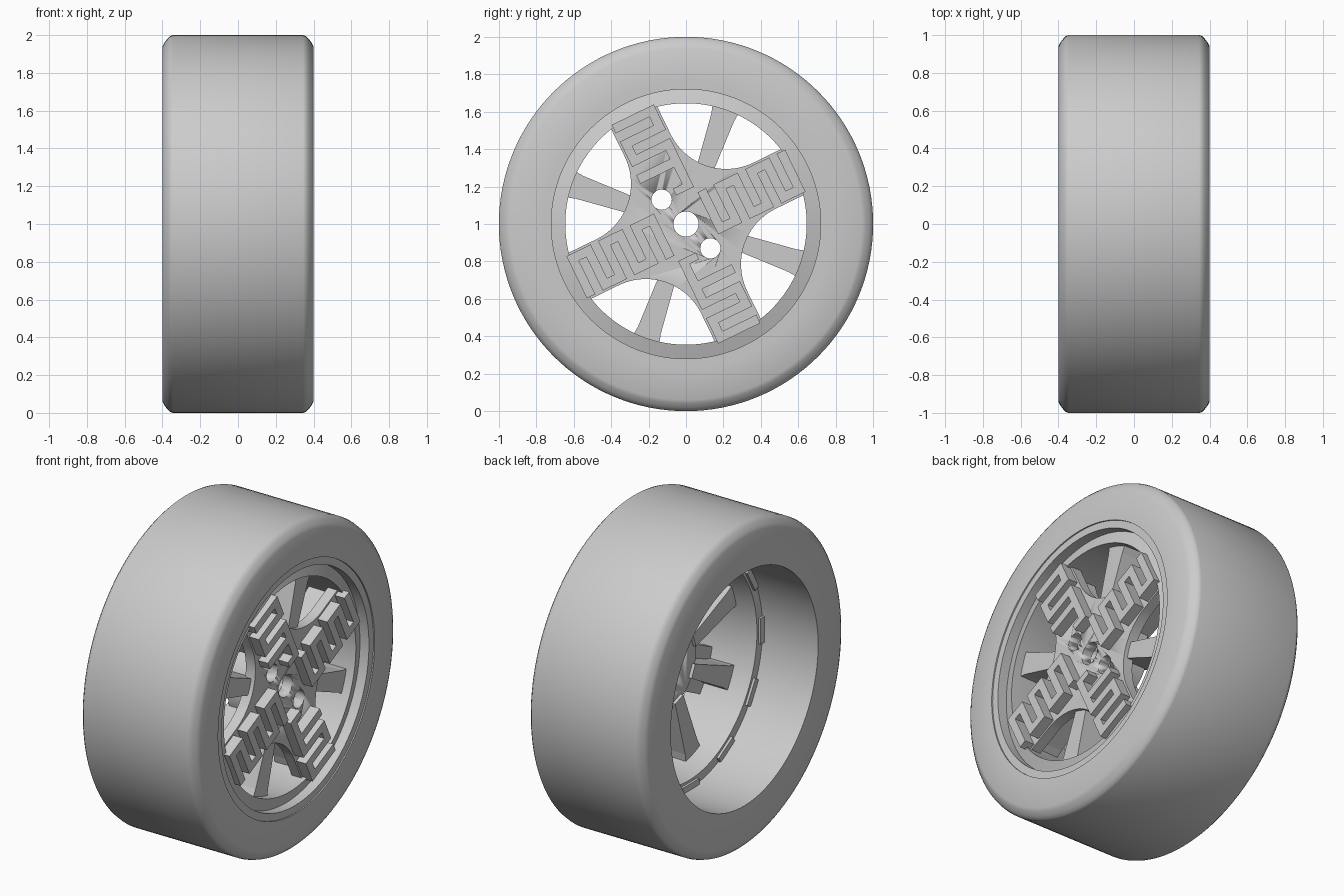
import bpy, bmesh, math
from math import cos, sin, pi, radians

if "Cube" in bpy.data.objects:
    bpy.data.objects.remove(bpy.data.objects["Cube"])

grey = bpy.data.materials.new("light grey")
grey.use_nodes = True
grey.diffuse_color = (0.6, 0.6, 0.6, 1)
grey.node_tree.nodes["Principled BSDF"].inputs["Base Color"].default_value = (0.6, 0.6, 0.6, 1)

CENTRE = 1.0          # axle height
ARM = radians(26)     # angle of the first arm


def finish(bm, name, smooth=None):
    bmesh.ops.recalc_face_normals(bm, faces=bm.faces)
    mesh = bpy.data.meshes.new(name)
    bm.to_mesh(mesh)
    bm.free()
    mesh.materials.append(grey)
    obj = bpy.data.objects.new(name, mesh)
    bpy.context.collection.objects.link(obj)
    if smooth:
        bpy.ops.object.select_all(action="DESELECT")
        obj.select_set(True)
        bpy.context.view_layer.objects.active = obj
        bpy.ops.object.shade_smooth_by_angle(angle=radians(smooth))
    return obj


def revolve(name, profile, steps=128):
    """Spin a closed (x, radius) profile around the axle."""
    bm = bmesh.new()
    rings = []
    for i in range(steps):
        a = 2 * pi * i / steps
        rings.append([bm.verts.new((x, r * cos(a), CENTRE + r * sin(a))) for x, r in profile])
    n = len(profile)
    for i in range(steps):
        a, b = rings[i], rings[(i + 1) % steps]
        for j in range(n):
            k = (j + 1) % n
            bm.faces.new((a[j], a[k], b[k], b[j]))
    return finish(bm, name, 30)


def prism(bm, outline, angle, x0, x1):
    """Extrude a (u, v) outline, turned about the axle, from x0 to x1."""
    c, s = cos(angle), sin(angle)
    loops = [[bm.verts.new((x, u * c - v * s, CENTRE + u * s + v * c)) for u, v in outline]
             for x in (x0, x1)]
    bm.faces.new(loops[0])
    bm.faces.new(loops[1][::-1])
    n = len(outline)
    for i in range(n):
        j = (i + 1) % n
        bm.faces.new((loops[0][i], loops[0][j], loops[1][j], loops[1][i]))


def box(u0, u1, v0, v1):
    return [(u0, v0), (u1, v0), (u1, v1), (u0, v1)]


def circle(r, u=0, v=0, n=48):
    return [(u + r * cos(2 * pi * i / n), v + r * sin(2 * pi * i / n)) for i in range(n)]


# Tyre with rounded shoulders and an open barrel
half = [(0.4, 0.94), (0.39, 0.96), (0.375, 0.98), (0.36, 0.995), (0.345, 1.0)]
revolve("tyre", [(-0.4, 0.72)] + [(-x, r) for x, r in half] + half[::-1]
        + [(0.4, 0.765), (0.392, 0.765), (0.392, 0.72)])

# Rim with a slightly conical front lip, recessed inside the tyre
revolve("rim", [(-0.02, 0.722), (0.33, 0.722), (0.355, 0.645), (0.33, 0.645),
                (0.1, 0.65), (-0.02, 0.665)])

# Low tabs around the back edge of the rim
bm = bmesh.new()
for i in range(12):
    prism(bm, box(0.68, 0.718, -0.08, 0.08), i * pi / 6, -0.035, -0.015)
finish(bm, "rim_tabs")

# Eight tapered spokes behind the face plate
bm = bmesh.new()
for i in range(8):
    outline = [(0.24, -0.042), (0.6, -0.064), (0.66, -0.075),
               (0.66, 0.075), (0.6, 0.064), (0.24, 0.042)]
    prism(bm, outline, ARM + i * pi / 4, 0.1, 0.3)
finish(bm, "spokes")

# Cross-shaped face plate with circular scoops between its four arms
outline = []
for q in range(4):
    a = q * pi / 2
    quarter = [(0.655, -0.137), (0.655, 0.137)]
    mid = 0.66 * cos(pi / 4)
    for i in range(25):
        t = -pi / 2 - (pi / 2) * i / 24
        quarter.append((mid + 0.33 * cos(t), mid + 0.33 * sin(t)))
    outline += [(u * cos(a) - v * sin(a), u * sin(a) + v * cos(a)) for u, v in quarter]
bm = bmesh.new()
prism(bm, outline, ARM, 0.26, 0.325)
plate = finish(bm, "face_plate", 30)

# Hub behind the plate
bm = bmesh.new()
prism(bm, circle(0.27, n=64), 0, 0.12, 0.262)
hub = finish(bm, "hub", 30)

# Axle hole and two bolt holes
bm = bmesh.new()
prism(bm, circle(0.067), 0, 0, 0.5)
for side in (1, -1):
    prism(bm, circle(0.054, 0.184 * side), radians(135), 0, 0.5)
cutter = finish(bm, "hole_cutter", 30)
cutter.hide_render = True
cutter.hide_set(True)
for obj in (plate, hub):
    mod = obj.modifiers.new("holes", "BOOLEAN")
    mod.operation = "DIFFERENCE"
    mod.solver = "EXACT"
    mod.object = cutter

# Raised meander of bars joined at alternating ends on every arm
bm = bmesh.new()
BAR, EDGE, TOP = 0.05, 0.125, 0.39
for q in range(4):
    angle = ARM + q * pi / 2
    start, count = ((0.13, 6), (0.3, 4))[q % 2]
    pitch = (0.65 - BAR - start) / (count - 1)
    for i in range(count):
        u = start + i * pitch
        prism(bm, box(u, u + BAR, -EDGE, EDGE), angle, 0.32, TOP)
        if i < count - 1:
            side = 1 if i % 2 else -1
            v0, v1 = sorted((side * EDGE, side * (EDGE - BAR)))
            prism(bm, box(u + BAR, u + pitch, v0, v1), angle, 0.32, TOP)
    if q % 2:
        # Short bracket beside the bolt hole
        prism(bm, box(0.16, 0.3, -0.125, -0.075), angle, 0.32, TOP)
        prism(bm, box(0.16, 0.2, -0.075, -0.02), angle, 0.32, TOP)
finish(bm, "raised_meander")
